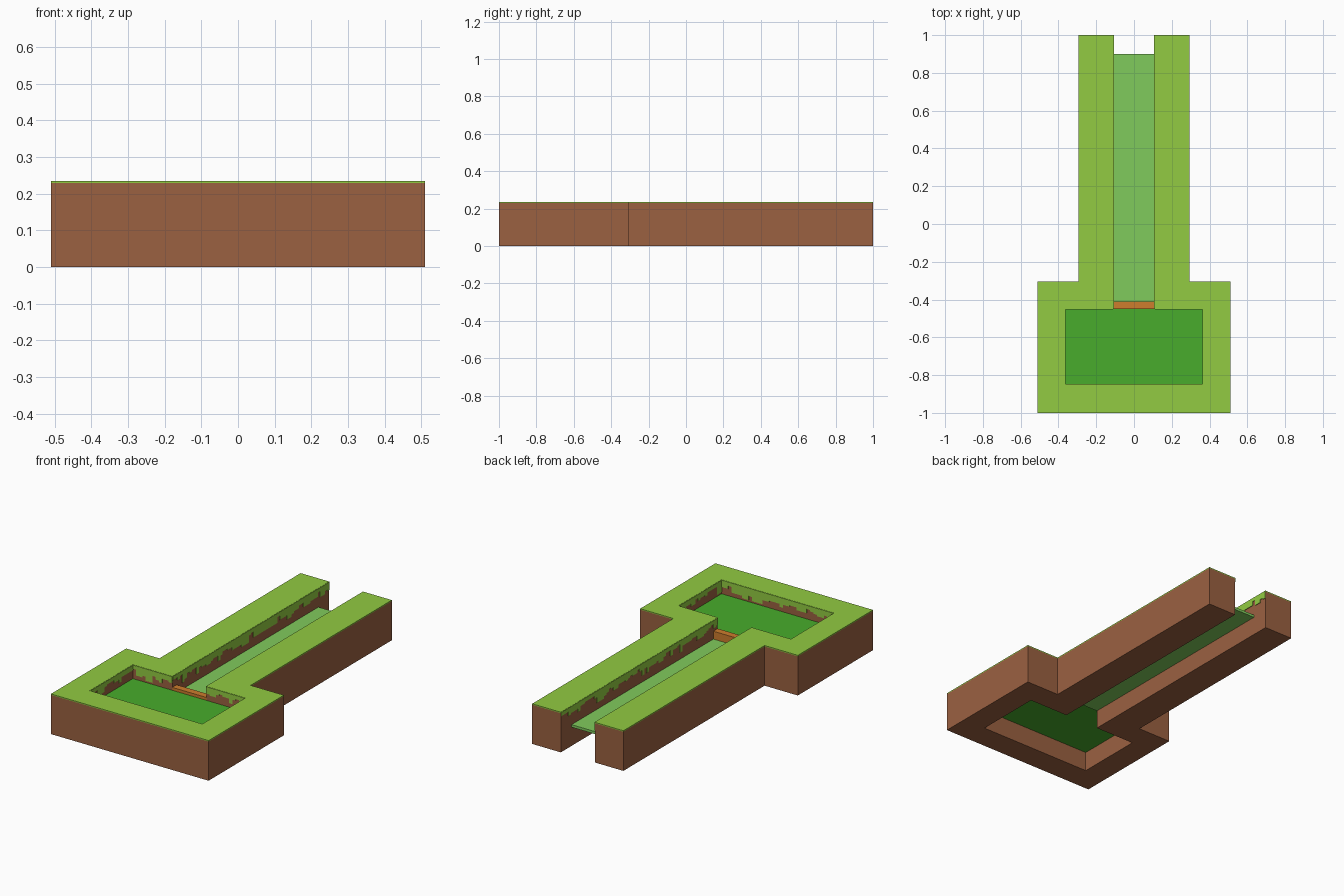
import bpy, bmesh, random
from mathutils import Vector

if "Cube" in bpy.data.objects:
    bpy.data.objects.remove(bpy.data.objects["Cube"])

random.seed(4)


def material(name, rgb):
    m = bpy.data.materials.new(name)
    m.diffuse_color = (*rgb, 1)
    m.use_nodes = True
    m.node_tree.nodes["Principled BSDF"].inputs["Base Color"].default_value = m.diffuse_color
    return m


GRASS = material("grass_green", (0.287, 0.597, 0.054))
EARTH = material("earth_brown", (0.328, 0.119, 0.053))
POOL = material("deep_green", (0.065, 0.413, 0.025))
WALK = material("pale_green", (0.216, 0.597, 0.107))
ORANGE = material("orange", (0.61, 0.205, 0.026))


def finish(bm, name, mat):
    bmesh.ops.recalc_face_normals(bm, faces=bm.faces)
    me = bpy.data.meshes.new(name)
    bm.to_mesh(me)
    bm.free()
    me.materials.append(mat)
    ob = bpy.data.objects.new(name, me)
    bpy.context.collection.objects.link(ob)
    return ob


def add_prism(bm, outline, z0, z1):
    """Extrude a flat outline from z0 to z1."""
    face = bm.faces.new([bm.verts.new((p[0], p[1], z0)) for p in outline])
    ext = bmesh.ops.extrude_face_region(bm, geom=[face])["geom"]
    verts = [g for g in ext if isinstance(g, bmesh.types.BMVert)]
    bmesh.ops.translate(bm, verts=verts, vec=(0, 0, z1 - z0))


def prism(name, outline, z0, z1, mat):
    bm = bmesh.new()
    add_prism(bm, outline, z0, z1)
    return finish(bm, name, mat)


def slab(name, half_x, y0, y1, z0, z1, mat):
    return prism(name, [(-half_x, y0), (half_x, y0), (half_x, y1), (-half_x, y1)],
                 z0, z1, mat)


# Bank outline: right half, mirrored to close the keyhole-shaped loop
right = [(0.51, -1), (0.51, -0.305), (0.295, -0.305), (0.295, 1),
         (0.11, 1), (0.11, -0.45), (0.365, -0.45), (0.365, -0.85)]
loop = right + [(-x, y) for x, y in reversed(right)]
TOP = 0.235
GRASS_Z = 0.229
prism("earth_bank", loop, 0, GRASS_Z, EARTH)
prism("grass_cover", loop, GRASS_Z, TOP, GRASS)

# Sunken floors and the step between them
slab("basin_floor", 0.365, -0.85, -0.45, 0.115, 0.153, POOL)
slab("channel_floor", 0.11, -0.45, 0.9, 0.109, 0.124, WALK)
slab("step", 0.11, -0.45, -0.41, 0.124, 0.17, ORANGE)

# Ragged grass fringe hanging down the inner walls
bm = bmesh.new()
for a, b in zip(loop[4:11], loop[5:12]):
    a, b = Vector(a), Vector(b)
    along = (b - a).normalized()
    out = Vector((along.y, -along.x)) * 0.003
    n = max(4, round((b - a).length / 0.022))
    depth = 0.04
    for i in range(n):
        # blades vary in steps, with an occasional long tuft
        if random.random() < 0.65:
            depth = random.choice((0.022, 0.03, 0.038, 0.046, 0.056, 0.07))
        p, q = a.lerp(b, i / n), a.lerp(b, (i + 1) / n)
        add_prism(bm, [p, q, q + out, p + out], TOP - 0.001 - depth, TOP - 0.001)
finish(bm, "grass_fringe", GRASS)
